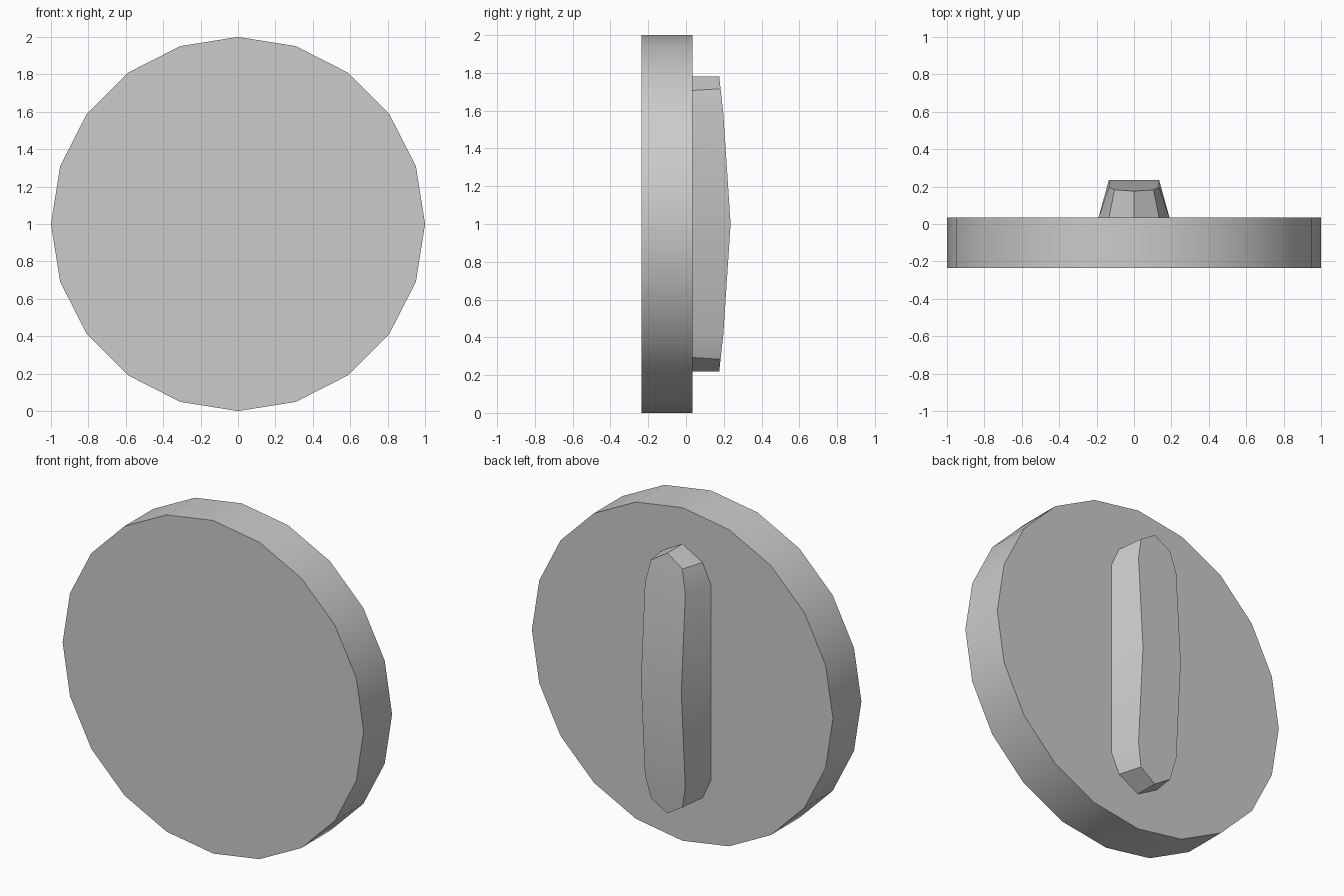
import bpy, bmesh, math

if "Cube" in bpy.data.objects:
    bpy.data.objects.remove(bpy.data.objects["Cube"])

def finish(name, bm):
    bmesh.ops.recalc_face_normals(bm, faces=bm.faces)
    me = bpy.data.meshes.new(name)
    bm.to_mesh(me)
    bm.free()
    ob = bpy.data.objects.new(name, me)
    bpy.context.collection.objects.link(ob)
    bpy.ops.object.select_all(action='DESELECT')
    ob.select_set(True)
    bpy.context.view_layer.objects.active = ob
    bpy.ops.object.shade_smooth_by_angle(angle=math.radians(30))
    return ob

BACK, FRONT = 0.034, -0.236

# Round plate: 20-sided disc facing the front
bm = bmesh.new()
rim = [(math.cos(i * math.pi / 10), 1 + math.sin(i * math.pi / 10)) for i in range(20)]
f = [bm.verts.new((x, FRONT, z)) for x, z in rim]
b = [bm.verts.new((x, BACK, z)) for x, z in rim]
bm.faces.new(f)
bm.faces.new(b)
for i in range(20):
    j = (i + 1) % 20
    bm.faces.new((f[i], f[j], b[j], b[i]))
finish("round_plate", bm)

# Grip bar quarter outline: base x, base z, top x, top z, top y
quarter = [(0.19, 0, 0.134, 0, 0.236),
           (0.19, 0.585, 0.134, 0.58, 0.198),
           (0.134, 0.707, 0.104, 0.716, 0.183),
           (0, 0.782, 0, 0.782, 0.176)]

# Mirror the quarter into a full loop
half = quarter + [(-a, z, -c, d, y) for a, z, c, d, y in reversed(quarter[:-1])]
loop = half + [(a, -z, c, -d, y) for a, z, c, d, y in reversed(half[1:-1])]

# Grip bar on the back: tapered sides with a bowed top
bm = bmesh.new()
base = [bm.verts.new((a, BACK, 1 + z)) for a, z, c, d, y in loop]
top = [bm.verts.new((c, y, 1 + d)) for a, z, c, d, y in loop]
n = len(loop)
for i in range(n):
    j = (i + 1) % n
    bm.faces.new((base[i], base[j], top[j], top[i]))
bm.faces.new(base)
# Top strips run across the bar between mirrored points
for i in range(6):
    k, l = (6 - i) % n, (5 - i) % n
    if i < 3:
        quad = [top[i], top[i + 1], top[l], top[k]]
        bm.faces.new(list(dict.fromkeys(quad)))
        m = lambda q: top[(-q) % n]
        low = [m(i), m(i + 1), m(l), m(k)]
        bm.faces.new(list(dict.fromkeys(low)))
finish("grip_bar", bm)
